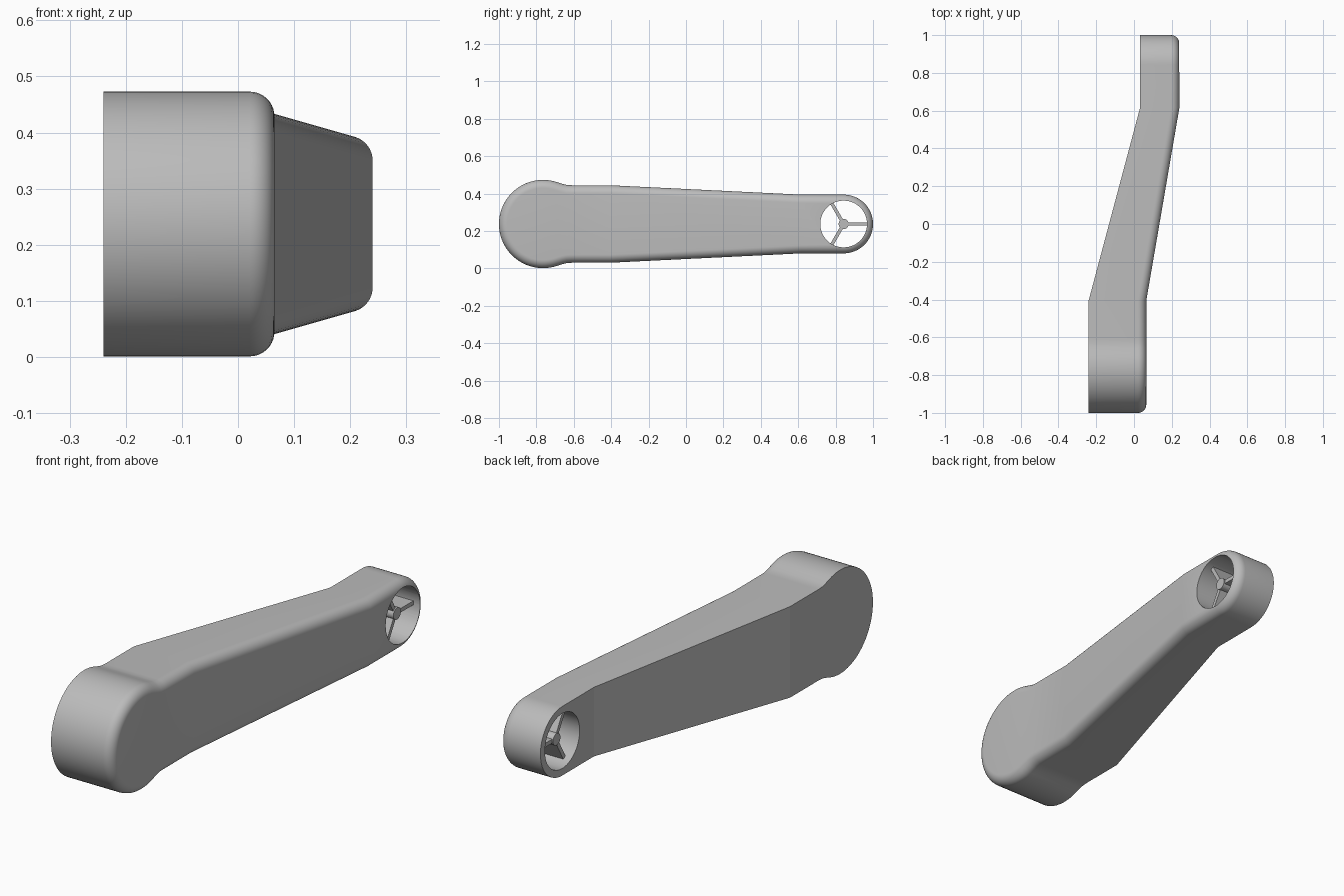
import bpy, bmesh
from math import sin, cos, pi, radians
from mathutils import Vector, Matrix

cube = bpy.data.objects.get("Cube")
if cube:
    bpy.data.objects.remove(cube, do_unlink=True)

grey = bpy.data.materials.new("plain grey")
grey.use_nodes = True
colour = (0.5, 0.5, 0.5, 1)
grey.diffuse_color = colour
grey.node_tree.nodes["Principled BSDF"].inputs["Base Color"].default_value = colour

MID_Z = 0.237
FILLET = 0.044
HOLE_Y, HOLE_R = 0.843, 0.125


def finish(name, bm, angle):
    bmesh.ops.recalc_face_normals(bm, faces=bm.faces)
    mesh = bpy.data.meshes.new(name)
    bm.to_mesh(mesh)
    bm.free()
    mesh.materials.append(grey)
    obj = bpy.data.objects.new(name, mesh)
    bpy.context.collection.objects.link(obj)
    shade(obj, angle)
    return obj


def shade(obj, angle):
    bpy.ops.object.select_all(action='DESELECT')
    obj.select_set(True)
    bpy.context.view_layer.objects.active = obj
    bpy.ops.object.shade_smooth_by_angle(angle=radians(angle))


def cylinder(bm, radius, x0, x1, sides):
    place = Matrix.Translation(((x0 + x1) / 2, HOLE_Y, MID_Z)) @ Matrix.Rotation(pi / 2, 4, 'Y')
    bmesh.ops.create_cone(bm, cap_ends=True, segments=sides, radius1=radius,
                          radius2=radius, depth=x1 - x0, matrix=place)


def side_x(y, big, small):
    t = min(max((y + 0.405) / 1.02, 0), 1)
    return big + (small - big) * t


# Upper half of the arm outline: large end, neck, taper, small end
def arc(cy, r, a0, a1, n):
    return [Vector((cy + r * cos(radians(a0 + (a1 - a0) * i / n)),
                    r * sin(radians(a0 + (a1 - a0) * i / n)))) for i in range(n + 1)]


half = arc(-0.764, 0.236, 180, 70, 20)
half += [Vector(p) for p in ((-0.655, 0.213), (-0.635, 0.2085), (-0.61, 0.207),
                             (-0.405, 0.207), (0.615, 0.157))]
half += arc(0.843, 0.157, 90, 0, 16)
last = len(half) - 1


def inset(i, d):
    if i in (0, last):
        return half[i] + Vector((d if i == 0 else -d, 0))
    n1, n2 = [(b - a).normalized() for a, b in
              ((half[i - 1], half[i]), (half[i], half[i + 1]))]
    n1, n2 = Vector((n1.y, -n1.x)), Vector((n2.y, -n2.x))
    return half[i] + (n1 + n2) * d / (1 + n1.dot(n2))


# Arm: one sharp edge ring, then a rounded edge on the outer side
bm = bmesh.new()
order = [(i, 1) for i in range(last + 1)] + [(i, -1) for i in range(last - 1, 0, -1)]
levels = [(None, 0)] + [(FILLET * (1 - sin(a)), FILLET * (1 - cos(a)))
                        for a in [pi / 2 * k / 10 for k in range(11)]]
rings = []
for drop, d in levels:
    ring = []
    for i, s in order:
        y, h = inset(i, d)
        if drop is None:
            x = side_x(half[i].x, -0.24, 0.032)
        else:
            x = side_x(half[i].x, 0.065, 0.24) - drop
        ring.append(bm.verts.new((x, y, MID_Z + s * h)))
    rings.append(ring)
count = len(order)
for a, b in zip(rings, rings[1:]):
    for j in range(count):
        k = (j + 1) % count
        bm.faces.new((a[j], a[k], b[k], b[j]))
# Flat sides, closed in strips so that they bend with the arm
for ring in (rings[0], rings[-1]):
    for j in range(last):
        quad = (ring[j], ring[j + 1], ring[-j - 1], ring[-j])
        bm.faces.new(list(dict.fromkeys(quad)))
arm = finish("arm", bm, 9.5)

# Round opening through the small end
bm = bmesh.new()
cylinder(bm, HOLE_R, -0.2, 0.5, 48)
cutter = finish("hole_cutter", bm, 30)
cutter.hide_render = True
cut = arm.modifiers.new("opening", 'BOOLEAN')
cut.operation, cut.solver, cut.object = 'DIFFERENCE', 'EXACT', cutter
bpy.context.view_layer.objects.active = arm
bpy.ops.object.modifier_apply(modifier=cut.name)
bpy.data.objects.remove(cutter, do_unlink=True)
shade(arm, 9.5)

# Hub and three spokes inside the opening
bm = bmesh.new()
cylinder(bm, 0.027, 0.06, 0.21, 24)
finish("hub", bm, 30)
bm = bmesh.new()
for n in range(3):
    turn = Matrix.Translation((0.135, HOLE_Y, MID_Z)) @ Matrix.Rotation(n * 2 * pi / 3, 4, 'X')
    size = Matrix.Diagonal((0.14, 0.115, 0.018, 1))
    bmesh.ops.create_cube(bm, size=1, matrix=turn @ Matrix.Translation((0, 0.073, 0)) @ size)
finish("spokes", bm, 30)
